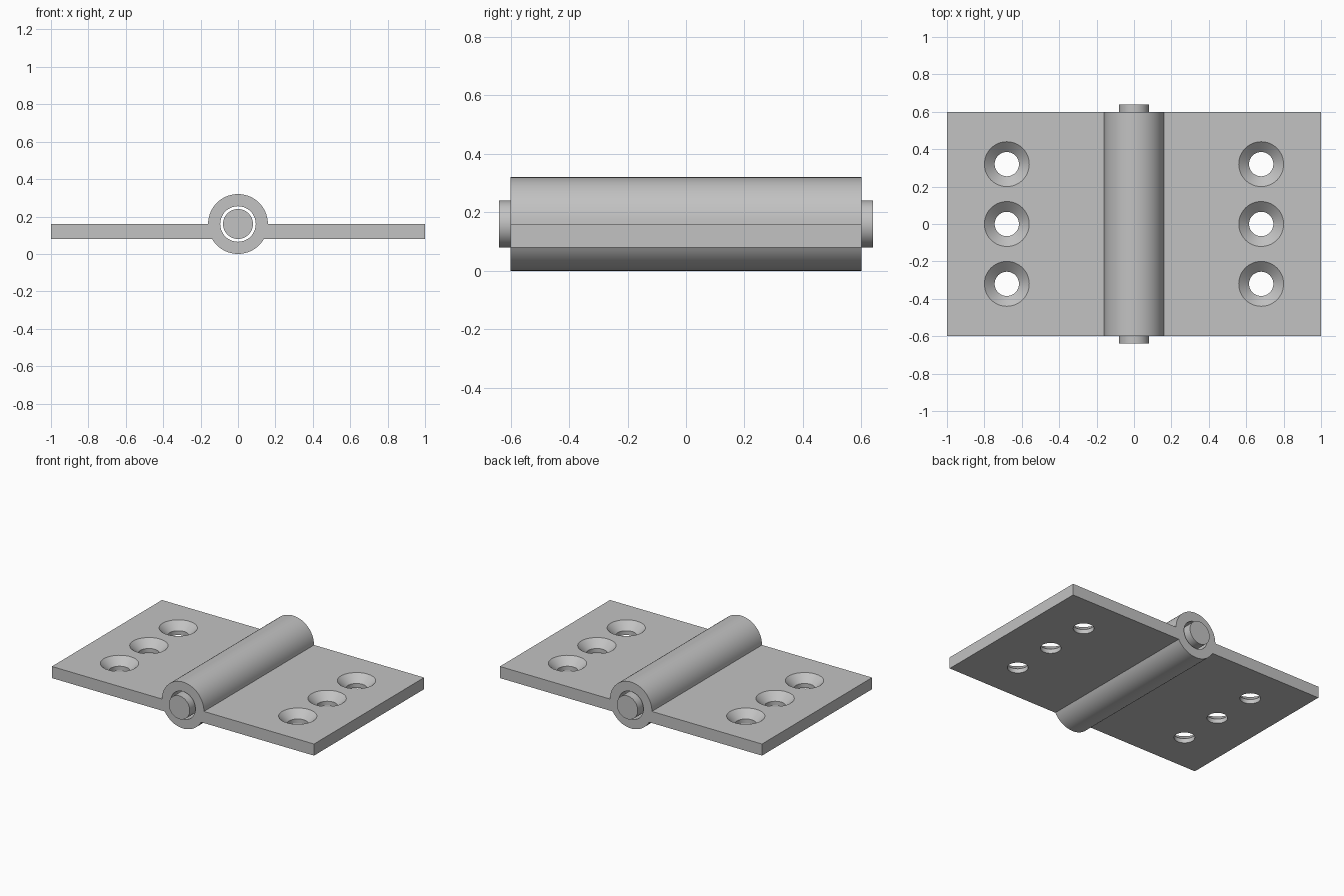
import bpy, bmesh, math
from mathutils import Matrix

if "Cube" in bpy.data.objects:
    bpy.data.objects.remove(bpy.data.objects["Cube"])

steel = bpy.data.materials.new("grey steel")
steel.diffuse_color = (0.54, 0.54, 0.54, 1)
steel.use_nodes = True
steel.node_tree.nodes["Principled BSDF"].inputs["Base Color"].default_value = steel.diffuse_color

R, AXIS_Z, HALF_Y = 0.16, 0.16, 0.60
ALONG_Y = Matrix.Translation((0, 0, AXIS_Z)) @ Matrix.Rotation(math.pi / 2, 4, 'X')


def finish(name, bm):
    bmesh.ops.recalc_face_normals(bm, faces=bm.faces)
    me = bpy.data.meshes.new(name)
    bm.to_mesh(me)
    bm.free()
    ob = bpy.data.objects.new(name, me)
    bpy.context.collection.objects.link(ob)
    me.materials.append(steel)
    return ob


def lathe(bm, profile, matrix, n=64):
    """Closed solid of revolution from (radius, height) pairs."""
    rings = [[bm.verts.new(matrix @ (Matrix.Rotation(2 * math.pi * i / n, 4, 'Z')
              @ Matrix.Translation((r, 0, h))).translation) for i in range(n)]
             for r, h in profile]
    for a, b in zip(rings, rings[1:]):
        for i in range(n):
            j = (i + 1) % n
            bm.faces.new((a[i], a[j], b[j], b[i]))
    bm.faces.new(rings[0])
    bm.faces.new(rings[-1])


def smooth(ob):
    bpy.ops.object.select_all(action='DESELECT')
    ob.select_set(True)
    bpy.context.view_layer.objects.active = ob
    bpy.ops.object.shade_smooth_by_angle(angle=math.radians(25))


# Both leaves and the barrel: one outline extruded along y
top = [(R * math.cos(math.pi * i / 32), AXIS_Z + R * math.sin(math.pi * i / 32)) for i in range(33)]
a0 = math.pi + math.pi / 6            # where the leaf underside meets the barrel
span = math.pi - math.pi / 3
low = [(R * math.cos(a0 + span * i / 24), AXIS_Z + R * math.sin(a0 + span * i / 24)) for i in range(25)]
outline = [(1, 0.08), (1, 0.16)] + top + [(-1, 0.16), (-1, 0.08)] + low
bm = bmesh.new()
face = bm.faces.new([bm.verts.new((x, -HALF_Y, z)) for x, z in outline])
ext = bmesh.ops.extrude_face_region(bm, geom=[face])
bmesh.ops.translate(bm, vec=(0, 2 * HALF_Y, 0),
                    verts=[v for v in ext["geom"] if isinstance(v, bmesh.types.BMVert)])
body = finish("hinge_leaves_and_barrel", bm)

# Cutter: bore plus six countersunk screw holes
bm = bmesh.new()
lathe(bm, [(0.095, -0.8), (0.095, 0.8)], ALONG_Y)
for x in (-0.68, 0.68):
    for y in (-0.32, 0, 0.32):
        lathe(bm, [(0.065, 0.0), (0.065, 0.11), (0.12, 0.16), (0.131, 0.17)],
              Matrix.Translation((x, y, 0)), 48)
cutter = finish("hole_cutter", bm)
cutter.hide_render = True

mod = body.modifiers.new("holes", 'BOOLEAN')
mod.operation = 'DIFFERENCE'
mod.solver = 'EXACT'
mod.object = cutter
bpy.context.view_layer.objects.active = body
bpy.ops.object.modifier_apply(modifier=mod.name)
bpy.data.objects.remove(cutter)
smooth(body)

# Pin running through the barrel
bm = bmesh.new()
lathe(bm, [(0.08, -0.64), (0.08, 0.64)], ALONG_Y)
smooth(finish("hinge_pin", bm))
